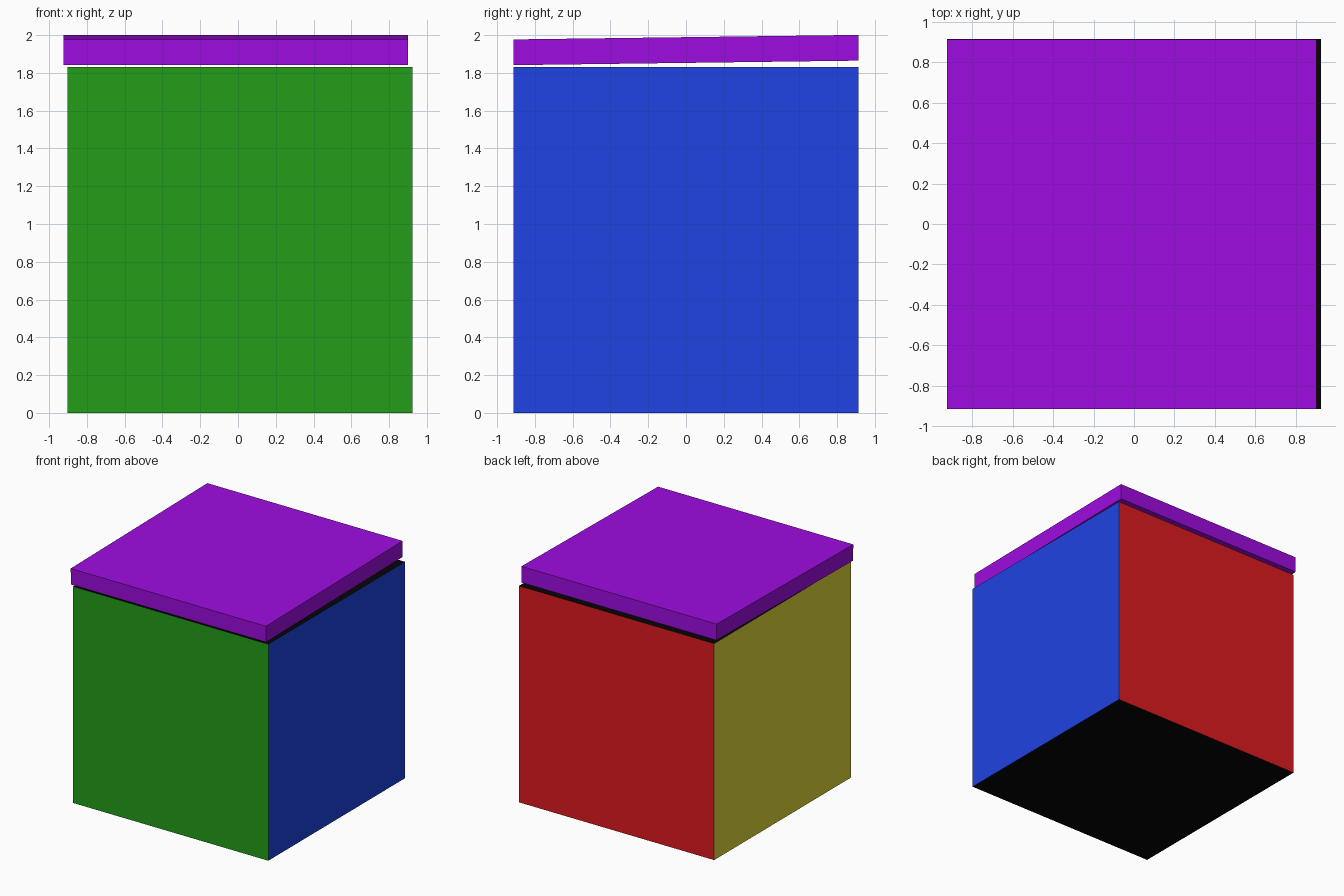
import bpy
import math

if "Cube" in bpy.data.objects:
    bpy.data.objects.remove(bpy.data.objects["Cube"])


def material(name, rgb):
    # sRGB 0-255 to linear diffuse colour
    m = bpy.data.materials.new(name)
    lin = [c / 12.92 if c <= 0.04045 else ((c + 0.055) / 1.055) ** 2.4
           for c in (v / 255 for v in rgb)]
    m.diffuse_color = (*lin, 1)
    m.use_nodes = True
    m.node_tree.nodes["Principled BSDF"].inputs["Base Color"].default_value = m.diffuse_color
    return m


def block(name, center, size, tilt=0):
    bpy.ops.mesh.primitive_cube_add(size=1, location=center, rotation=(tilt, 0, 0))
    ob = bpy.context.object
    ob.name = name
    ob.scale = size
    return ob


# Cube body: one colour per side, black top and bottom
body = block("box_body", (0.01, 0, 0.915), (1.826, 1.826, 1.83))
side_slots = {(0, -1): 1, (1, 0): 2, (0, 1): 3, (-1, 0): 4}
for name, rgb in (("black", (5, 5, 5)), ("green", (34, 158, 25)),
                  ("blue", (31, 67, 226)), ("red", (222, 26, 31)),
                  ("yellow", (222, 215, 57))):
    body.data.materials.append(material(name, rgb))
for p in body.data.polygons:
    p.material_index = side_slots.get((round(p.normal.x), round(p.normal.y)), 0)

# Thin purple lid, floating just above and rising slightly to the back
lid = block("lid", (-0.012, 0, 1.921), (1.826, 1.826, 0.136), math.radians(0.75))
lid.data.materials.append(material("purple", (158, 12, 224)))
